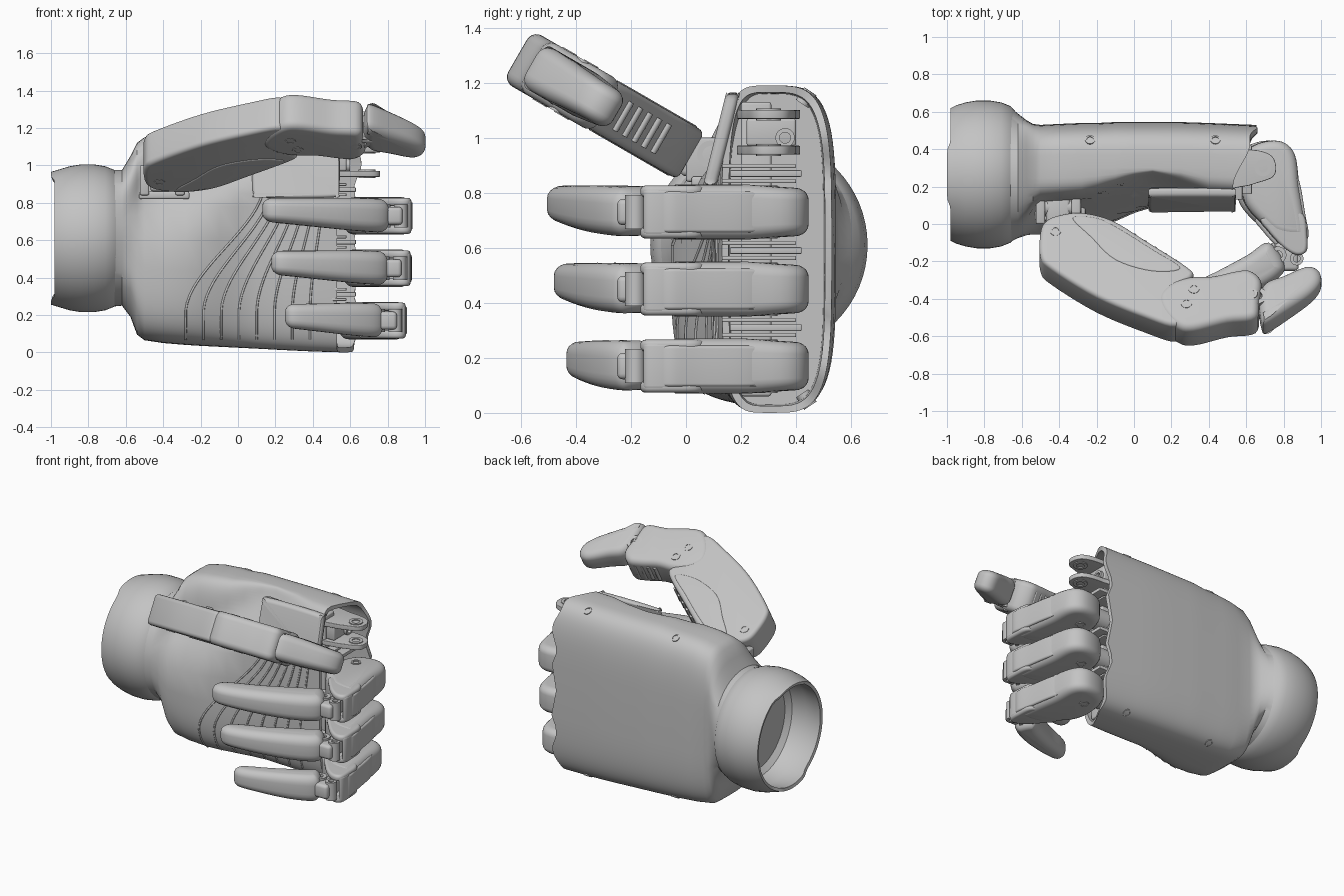
import bpy, bmesh, math
from math import pi, cos, sin
from mathutils import Vector
from mathutils.bvhtree import BVHTree

old = bpy.data.objects.get("Cube")
if old:
    bpy.data.objects.remove(old, do_unlink=True)

grey = bpy.data.materials.new("light_grey")
grey.use_nodes = True
grey.diffuse_color = (0.55, 0.55, 0.55, 1)
grey.node_tree.nodes["Principled BSDF"].inputs["Base Color"].default_value = (0.55, 0.55, 0.55, 1)


def finish(name, bm, angle=35):
    bmesh.ops.recalc_face_normals(bm, faces=bm.faces)
    me = bpy.data.meshes.new(name)
    bm.to_mesh(me)
    bm.free()
    me.materials.append(grey)
    ob = bpy.data.objects.new(name, me)
    bpy.context.collection.objects.link(ob)
    bpy.ops.object.select_all(action='DESELECT')
    ob.select_set(True)
    bpy.context.view_layer.objects.active = ob
    bpy.ops.object.shade_smooth_by_angle(angle=math.radians(angle))
    return ob


def skin(bm, rings):
    vs = [[bm.verts.new(p) for p in r] for r in rings]
    n = len(vs[0])
    for a, b in zip(vs, vs[1:]):
        for i in range(n):
            bm.faces.new((a[i], a[(i + 1) % n], b[(i + 1) % n], b[i]))
    bm.faces.new(vs[0])
    bm.faces.new(vs[-1])


def smooth_loop(pts, steps=5):
    # closed Catmull-Rom outline
    out, n = [], len(pts)
    p = [Vector(q) for q in pts]
    for i in range(n):
        a, b, c, d = p[i - 1], p[i], p[(i + 1) % n], p[(i + 2) % n]
        for k in range(steps):
            t = k / steps
            out.append(0.5 * (2 * b + (c - a) * t + (2 * a - 5 * b + 4 * c - d) * t * t
                              + (3 * b - a - 3 * c + d) * t ** 3))
    return out


def slab(name, pts, half, rnd, place):
    # outline extruded both ways with rounded rims
    loop = smooth_loop(pts)
    n = len(loop)
    area = sum(loop[i - 1].cross(loop[i]) for i in range(n))
    sgn = 1 if area > 0 else -1
    inward = []
    for i in range(n):
        t = (loop[(i + 1) % n] - loop[i - 1]).normalized()
        inward.append(Vector((-t.y, t.x)) * sgn)
    rings = []
    for side in (-1, 1):
        for k in range(6):
            a = pi / 2 * (k / 5 if side > 0 else 1 - k / 5)
            w = side * (half - rnd + rnd * sin(a))
            ins = rnd * (1 - cos(a))
            rings.append([place(*(p + m * ins), w) for p, m in zip(loop, inward)])
    bm = bmesh.new()
    skin(bm, rings)
    return finish(name, bm)


def box(name, lo, hi, bev=0.01):
    lo, hi = Vector(lo), Vector(hi)
    bm = bmesh.new()
    bmesh.ops.create_cube(bm, size=1)
    for v in bm.verts:
        v.co = Vector([c * s for c, s in zip(v.co, hi - lo)]) + (lo + hi) / 2
    bmesh.ops.bevel(bm, geom=bm.edges[:], offset=bev, segments=3, affect='EDGES', profile=0.5)
    return finish(name, bm)


def rod(name, a, b, r, hole=0.0):
    # cylinder from a to b, with an optional socket sunk in both ends
    a, b = Vector(a), Vector(b)
    q = (b - a).to_track_quat('Z', 'Y')
    L = (b - a).length
    prof = [(0, r), (L, r)]
    if hole:
        d = min(0.02, L * 0.4)
        prof = [(d, hole), (0, hole)] + prof + [(L, hole), (L - d, hole)]
    bm = bmesh.new()
    skin(bm, [[a + q @ Vector((s * cos(2 * pi * i / 24), s * sin(2 * pi * i / 24), h))
               for i in range(24)] for h, s in prof])
    return finish(name, bm)


def ease(t):
    t = max(0.0, min(1.0, t))
    return t * t * (3 - 2 * t)


# wrist cup: hollow bulb whose rim reaches further at top and bottom
prof = [(-.73, .05), (-.73, .30), (-.76, .335), (-.85, .355), (-.975, .335), (-.98, .355), (-.95, .37), (-.9, .385),
        (-.84, .395), (-.77, .395), (-.71, .385), (-.66, .365), (-.6, .30), (-.5, .2)]
bm = bmesh.new()
rings = []
for x, r in prof:
    ring = []
    for i in range(64):
        a = 2 * pi * i / 64
        tab = -0.02 * ease((abs(sin(a)) - .85) / .1) if x < -.97 else 0
        ring.append((x + tab, .265 + r * cos(a), .61 + r * sin(a)))
    rings.append(ring)
skin(bm, rings)
finish("wrist_cup", bm)
rod("wrist_bolt", (-.75, .4, .7), (-.72, .4, .7), .03, .015)

# palm shell: x, front y, back y, bottom z, top z, squareness
sections = [(-.67, -.1, .63, .245, .975, 2.0), (-.62, -.075, .59, .25, .975, 2.1), (-.575, -.06, .555, .19, 1.05, 2.7),
            (-.54, -.055, .535, .095, 1.12, 3.4), (-.5, -.055, .53, .065, 1.15, 3.9), (-.4, -.055, .535, .05, 1.17, 4),
            (-.28, -.045, .54, .04, 1.18, 4), (-.2, -.02, .54, .035, 1.18, 4), (-.1, .02, .545, .03, 1.19, 4),
            (0, .065, .545, .025, 1.19, 4), (.1, .095, .545, .02, 1.19, 4), (.25, .105, .545, .012, 1.19, 4),
            (.4, .115, .54, .005, 1.19, 4), (.53, .13, .53, 0, 1.19, 4)]


def palm_ring(x, yf, yb, z0, z1, n, shrink=0.0, flare=0.0):
    ring = []
    yc, zc = (yf + yb) / 2 if x < -.6 else .3, (z0 + z1) / 2
    for i in range(72):
        a = 2 * pi * i / 72
        c, s = cos(a), sin(a)
        z = zc + ((z1 - z0) / 2 - shrink) * math.copysign(abs(s) ** (2 / n), s)
        y = yc + ((yb - yc if c > 0 else yc - yf) - shrink) * math.copysign(abs(c) ** (2 / n), c)
        if c < 0:
            edge = .62 + .3 * ease((x + .4) / .6)      # hollow beside the thumb
            fade = ease((x + .64) / .16) * ease((.5 - x) / .4)
            y += .17 * ease((z - edge) / .3) * fade * (yc - y) / (yc - yf)
        knuckle = .02 * cos(2 * pi * (z - .17) / .28)
        ring.append((x + flare * (.11 + knuckle) * ease((y - .2) / .25), y, z))
    return ring


bm = bmesh.new()
last = sections[-1]
rings = [palm_ring(*s) for s in sections[:-1]] + [palm_ring(*last, flare=1), palm_ring(*last, shrink=.025, flare=1)]
rings.append(palm_ring(.40, *last[1:], shrink=.03))
skin(bm, rings)
palm = finish("palm_shell", bm, 40)
tree = BVHTree.FromPolygons([v.co for v in palm.data.vertices], [p.vertices for p in palm.data.polygons])


def tube(name, pts, r):
    cu = bpy.data.curves.new(name, 'CURVE')
    cu.dimensions = '3D'
    cu.bevel_depth = r
    cu.bevel_resolution = 2
    sp = cu.splines.new('POLY')
    sp.points.add(len(pts) - 1)
    for q, p in zip(sp.points, pts):
        q.co = (*p, 1)
    cu.materials.append(grey)
    bpy.context.collection.objects.link(bpy.data.objects.new(name, cu))


# curved grip ribs laid over the palm
for i in range(8):
    pts = []
    for k in range(25):
        t = k / 24
        x = -.28 + .095 * i + (.42 - .05 * i) * ease((t - .15) / .75)
        hit = tree.ray_cast(Vector((x, -1, .07 + t * .93)), Vector((0, 1, 0)))[0]
        if hit:
            pts.append(hit)
    tube(f"palm_rib_{i}", pts, .006)

# fingertip rest pad, leaning with the palm
pad = [(.08, .85), (.1, .83), (.3, .825), (.52, .83), (.54, .85), (.545, 1.0), (.54, 1.14), (.52, 1.16), (.3, 1.165),
       (.1, 1.16), (.08, 1.14), (.075, 1.0)]
slab("index_side_pad", pad, .025, .02, lambda x, z, w: (x, .13 + (z - 1) * .25 - w, z))

# side screws set flush in the shell
for x in (-.235, .435):
    for start, way in ((2, -1), (-1, 1)):
        hit, normal = tree.ray_cast(Vector((x, .45, start)), Vector((0, 0, way)))[:2]
        normal *= -way * math.copysign(1, normal.z)
        normal = normal if normal.z * way < 0 else -normal
        rod("side_screw", hit - normal * .05, hit + normal * .004, .027, .018)

# knuckle bay: web, dividers and empty first mount
box("knuckle_web", (.38, .2, .06), (.52, .31, 1.13))
for z in (.31, .59, .87):
    box("knuckle_divider", (.4, .13, z - .035), (.58, .4, z - .02), .004)
    box("knuckle_divider", (.4, .13, z + .02), (.58, .4, z + .035), .004)
    box("knuckle_rib", (.4, .16, z - .012), (.63, .42, z + .012), .004)
box("mount_block", (.4, .22, .97), (.58, .4, 1.07))
rod("mount_boss", (.5, .36, 1.0), (.6, .36, 1.0), .035, .02)
lug = [(.45, .2), (.58, .2), (.66, .22), (.74, .25), (.76, .3), (.74, .36), (.68, .39), (.58, .4), (.45, .4)]
for z in (.955, 1.085):
    slab("mount_lug", lug, .016, .004, lambda x, y, w, z=z: (x, y, z + w))
    rod("mount_ring", (.69, .3, z - .022), (.69, .3, z + .022), .045, .025)

# fingers
proximal = [(.6, .38), (.68, .435), (.79, .44), (.86, .37), (.885, .2), (.918, 0), (.915, -.06), (.86, -.075),
            (.77, -.06), (.71, -.02), (.6, .1), (.57, .24)]
cheek = [(.68, .03), (.72, -.04), (.8, -.125), (.87, -.165), (.92, -.145), (.925, -.06), (.905, .05), (.8, .08)]
guard = [(.9, .03), (.925, -.06), (.927, -.13), (.91, -.155), (.898, -.13), (.895, -.06), (.875, .03)]
distal = [(.72, -.1), (.6, -.17), (.4, -.275), (.22, -.35), (.145, -.4), (.135, -.47), (.2, -.505), (.38, -.465),
          (.6, -.385), (.77, -.29), (.805, -.21)]
panel = [(.86, .27), (.885, .2), (.91, .05), (.928, -.05), (.91, -.08), (.88, .08), (.85, .22)]
for label, zc, dx, size in (("middle", .73, 0, 1), ("ring", .45, -.005, .92), ("little", .17, -.03, .77)):
    def place(x, y, w):
        root = 1 - .12 * ease((y - .2) / .2)
        return (x + dx, y, zc + w * root)

    def place_tip(x, y, w):
        x2, y2 = .79 + (x - .79) * size, -.2 + (y + .2) * size
        taper = 1 - .3 * ease((.75 - x) / .7)
        return (x2 + dx, y2, zc + w * taper + .05 * (.79 - x2))

    slab(label + "_finger_base", proximal, .1, .05, place)
    slab(label + "_finger_back_panel", [(x + .006, y) for x, y in panel], .075, .012, place)
    slab(label + "_finger_guard", guard, .082, .01, place)
    for side in (-.074, .074):
        slab(label + "_finger_cheek", cheek, .022, .018, lambda x, y, w: place(x, y, w + side))
    slab(label + "_finger_tip", distal, .09, .06, place_tip)
    box(label + "_finger_link", (.755 + dx, -.25, zc - .048), (.88 + dx, -.1, zc + .048), .02)
    for x, y, r in ((.77, -.165, .045), (.87, -.185, .036)):
        rod(label + "_finger_pin", (x + dx, y, zc - .062), (x + dx, y, zc + .062), r, r * .5)
    rod(label + "_knuckle_pin", (.69 + dx, .3, zc - .097), (.69 + dx, .3, zc + .097), .032, .02)
    rod(label + "_knuckle_axle", (.5 + dx, .3, zc), (.65 + dx, .3, zc), .07)


# thumb, built in a plane tilted 30 degrees
def tilt(x, u, w):
    return Vector((x, -.866 * u + .5 * w, .945 + .5 * u + .866 * w))


def tilt_tip(x, u, w):
    return tilt(x, u, w * (1 - .2 * ease((x - .72) / .3)))


base = [(-.5, .1), (-.47, .03), (-.4, -.005), (-.28, -.02), (-.12, .025), (.06, .15), (.29, .32), (.31, .38), (.25, .44),
        (.26, .6), (.22, .68), (.05, .62), (-.2, .5), (-.44, .33), (-.5, .25)]
mid = [(.13, .49), (.2, .41), (.3, .375), (.42, .37), (.54, .34), (.62, .335), (.68, .40), (.67, .52), (.65, .63),
       (.5, .655), (.32, .705), (.23, .685), (.15, .59)]
tip = [(.7, .40), (.8, .35), (.92, .29), (.985, .31), (1.0, .38), (.95, .46), (.83, .56), (.71, .645), (.68, .62),
       (.67, .5)]
cover = [(-.33, .02), (-.2, .02), (-.08, .085), (.1, .215), (.25, .33), (.1, .35), (-.1, .28), (-.23, .14)]
slab("thumb_base", base, .1, .025, tilt)
slab("thumb_base_cover", cover, .104, .01, tilt)
slab("thumb_middle", mid, .107, .04, tilt)
slab("thumb_tip", tip, .088, .05, tilt_tip)
rod("thumb_hinge", tilt(.66, .49, -.085), tilt(.66, .49, .085), .05, .025)
box("thumb_hinge_link", (.6, -.5, 1.12), (.73, -.4, 1.23), .02)
for x, u, w in ((-.42, .1, .1), (.28, .55, .107), (.32, .46, .107), (.63, .49, .104)):
    rod("thumb_screw", tilt(x, u, -w - .003), tilt(x, u, w + .003), .03, .018)
for i in range(5):
    x, u = .0 + .055 * i, .107 + .04 * i
    rod("thumb_grip_bar", tilt(x, u, -.06), tilt(x, u, .06), .014)
for i in range(4):
    x, u = .44 + .045 * i, .366 - .008 * i
    rod("thumb_grip_ridge", tilt(x, u, -.06), tilt(x, u, .06), .012)

# thumb mount on the palm
box("thumb_mount_plate", (-.53, .02, .82), (-.26, .17, .86))
for x in (-.5, -.31):
    box("thumb_mount_cheek", (x - .025, .0, .84), (x + .025, .17, 1.0))
rod("thumb_mount_axle", (-.52, .09, .94), (-.28, .09, .94), .05, .03)
box("thumb_mount_core", (-.47, -.02, .86), (-.34, .14, .99), .02)
